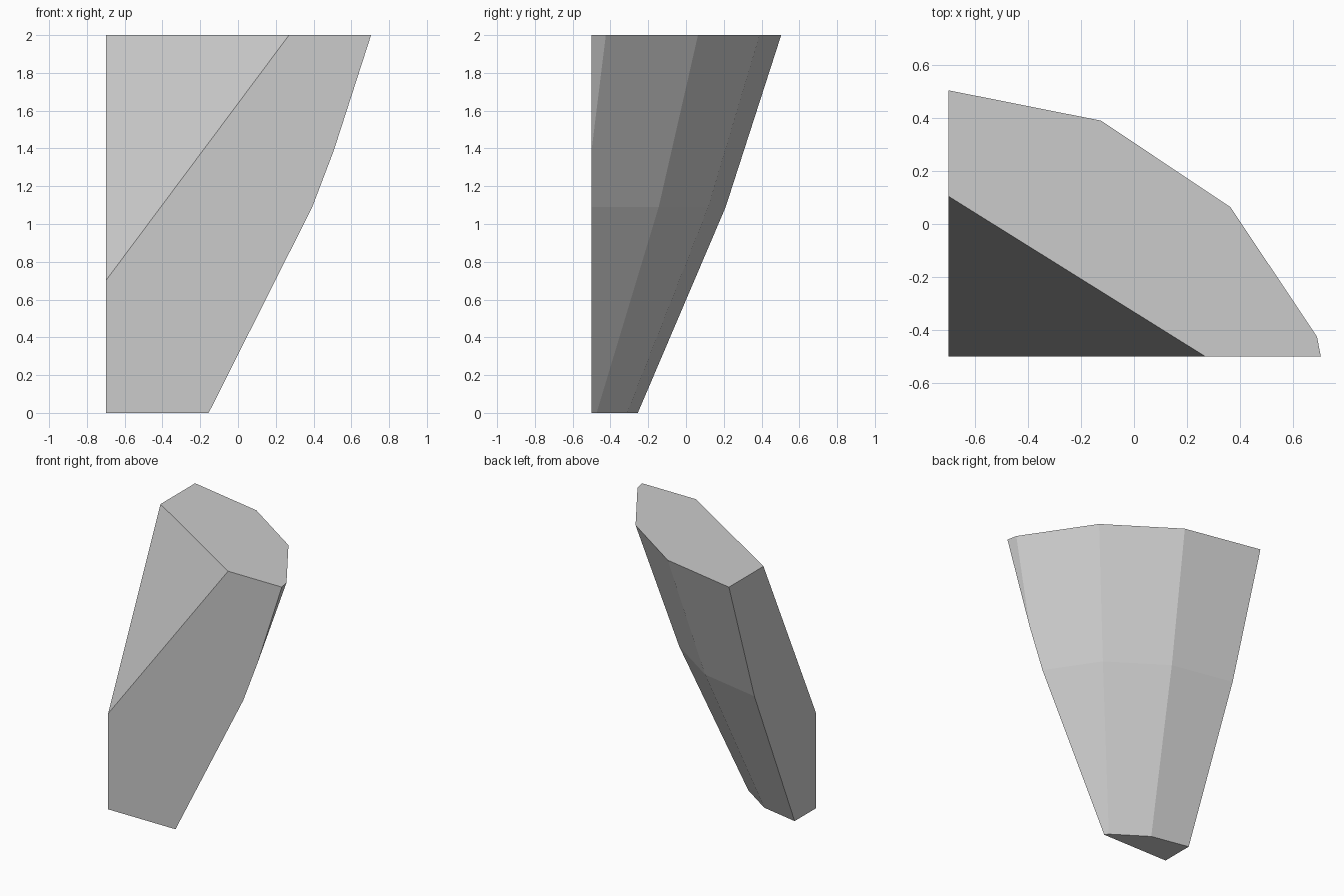
import bpy
import bmesh
from math import cos, sin, pi
from mathutils import Vector

cube = bpy.data.objects.get("Cube")
if cube:
    bpy.data.objects.remove(cube)

SIDES = 16
AXIS = Vector((-0.70, -1.0, 0))           # centre line of the tapered round
RINGS = [(0.745, 0), (1.21, 1.09), (1.504, 2)]  # radius, height

# Plain grey stone
grey = bpy.data.materials.new("plain_grey")
grey.use_nodes = True
colour = (0.6, 0.6, 0.6, 1)
grey.diffuse_color = colour
grey.node_tree.nodes["Principled BSDF"].inputs["Base Color"].default_value = colour

# Faceted round that widens upward
bm = bmesh.new()
rings = [[bm.verts.new(AXIS + Vector((r * cos(2 * pi * i / SIDES),
                                      r * sin(2 * pi * i / SIDES), z)))
          for i in range(SIDES)] for r, z in RINGS]
for low, high in zip(rings, rings[1:]):
    for i in range(SIDES):
        j = (i + 1) % SIDES
        bm.faces.new((low[i], low[j], high[j], high[i]))
bm.faces.new(rings[0][::-1])
bm.faces.new(rings[-1])


def slice_off(point, normal):
    """Remove everything on the normal side of a plane and close the cut."""
    cut = bmesh.ops.bisect_plane(bm, geom=bm.verts[:] + bm.edges[:] + bm.faces[:],
                                 dist=1e-5, plane_co=point, plane_no=normal,
                                 clear_outer=True)
    edges = [e for e in cut["geom_cut"] if isinstance(e, bmesh.types.BMEdge)]
    bmesh.ops.contextual_create(bm, geom=edges)


# Flat side, flat front and the slanted corner
slice_off(Vector((-0.70, 0, 0)), Vector((-1, 0, 0)))
slice_off(Vector((0, -0.5, 0)), Vector((0, -1, 0)))
corner = Vector((-0.70, -0.5, 0.7))
along_front = Vector((0.27, -0.5, 2)) - corner
along_side = Vector((-0.70, 0.105, 2)) - corner
slice_off(corner, along_front.cross(along_side))

bmesh.ops.recalc_face_normals(bm, faces=bm.faces)
mesh = bpy.data.meshes.new("faceted_wedge")
bm.to_mesh(mesh)
bm.free()
mesh.materials.append(grey)
wedge = bpy.data.objects.new("faceted_wedge", mesh)
bpy.context.collection.objects.link(wedge)
